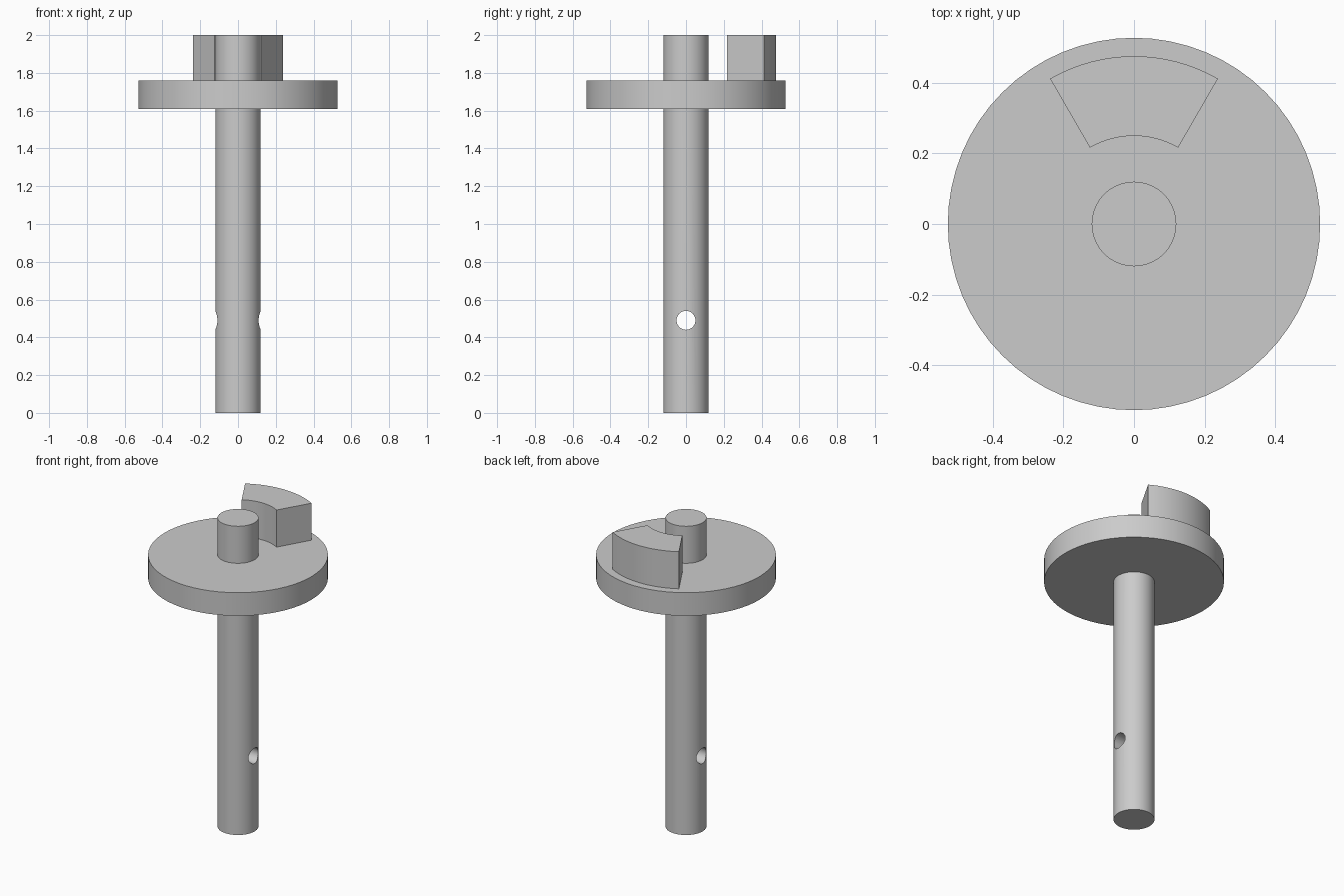
import bpy, bmesh
from math import sin, cos, radians, pi
from mathutils import Matrix

default = bpy.data.objects.get("Cube")
if default:
    bpy.data.objects.remove(default, do_unlink=True)

grey = bpy.data.materials.new("light grey")
grey.use_nodes = True
grey.diffuse_color = (0.6, 0.6, 0.6, 1)
grey.node_tree.nodes["Principled BSDF"].inputs["Base Color"].default_value = (0.6, 0.6, 0.6, 1)


def make_object(name, bm):
    bmesh.ops.recalc_face_normals(bm, faces=bm.faces)
    mesh = bpy.data.meshes.new(name)
    bm.to_mesh(mesh)
    bm.free()
    obj = bpy.data.objects.new(name, mesh)
    obj.data.materials.append(grey)
    bpy.context.collection.objects.link(obj)
    return obj


def activate(obj):
    bpy.ops.object.select_all(action='DESELECT')
    obj.select_set(True)
    bpy.context.view_layer.objects.active = obj


# Shaft and flange, turned from one profile of radius and height
profile = [(0, 0), (0.12, 0), (0.12, 1.61), (0.528, 1.61),
           (0.528, 1.76), (0.12, 1.76), (0.12, 2), (0, 2)]
bm = bmesh.new()
verts = [bm.verts.new((r, 0, z)) for r, z in profile]
edges = [bm.edges.new(pair) for pair in zip(verts, verts[1:])]
bmesh.ops.spin(bm, geom=verts + edges, cent=(0, 0, 0), axis=(0, 0, 1),
               angle=2 * pi, steps=64)
bmesh.ops.remove_doubles(bm, verts=bm.verts, dist=0.0001)
shaft = make_object("flanged_shaft", bm)

# Cross hole through the lower shaft, from side to side
bm = bmesh.new()
bmesh.ops.create_cone(bm, cap_ends=True, segments=32, radius1=0.05, radius2=0.05, depth=1,
                      matrix=Matrix.Translation((0, 0, 0.49)) @ Matrix.Rotation(pi / 2, 4, 'Y'))
cutter = make_object("pin_hole_cutter", bm)
cutter.hide_render = True
cut = shaft.modifiers.new("pin_hole", 'BOOLEAN')
cut.operation = 'DIFFERENCE'
cut.solver = 'EXACT'
cut.object = cutter
activate(shaft)
bpy.ops.object.modifier_apply(modifier=cut.name)
bpy.data.objects.remove(cutter, do_unlink=True)

# Curved drive lug standing on the back of the flange
bm = bmesh.new()
steps = 16
angles = [radians(-30 + 60 * i / steps) for i in range(steps + 1)]
outline = [(0.25, a) for a in angles] + [(0.476, a) for a in reversed(angles)]
base = bm.faces.new([bm.verts.new((r * sin(a), r * cos(a), 1.76)) for r, a in outline])
top = bmesh.ops.extrude_face_region(bm, geom=[base], use_keep_orig=True)
bmesh.ops.translate(bm, vec=(0, 0, 0.24),
                    verts=[v for v in top["geom"] if isinstance(v, bmesh.types.BMVert)])
lug = make_object("drive_lug", bm)

for obj in (shaft, lug):
    activate(obj)
    bpy.ops.object.shade_smooth_by_angle(angle=radians(30))
